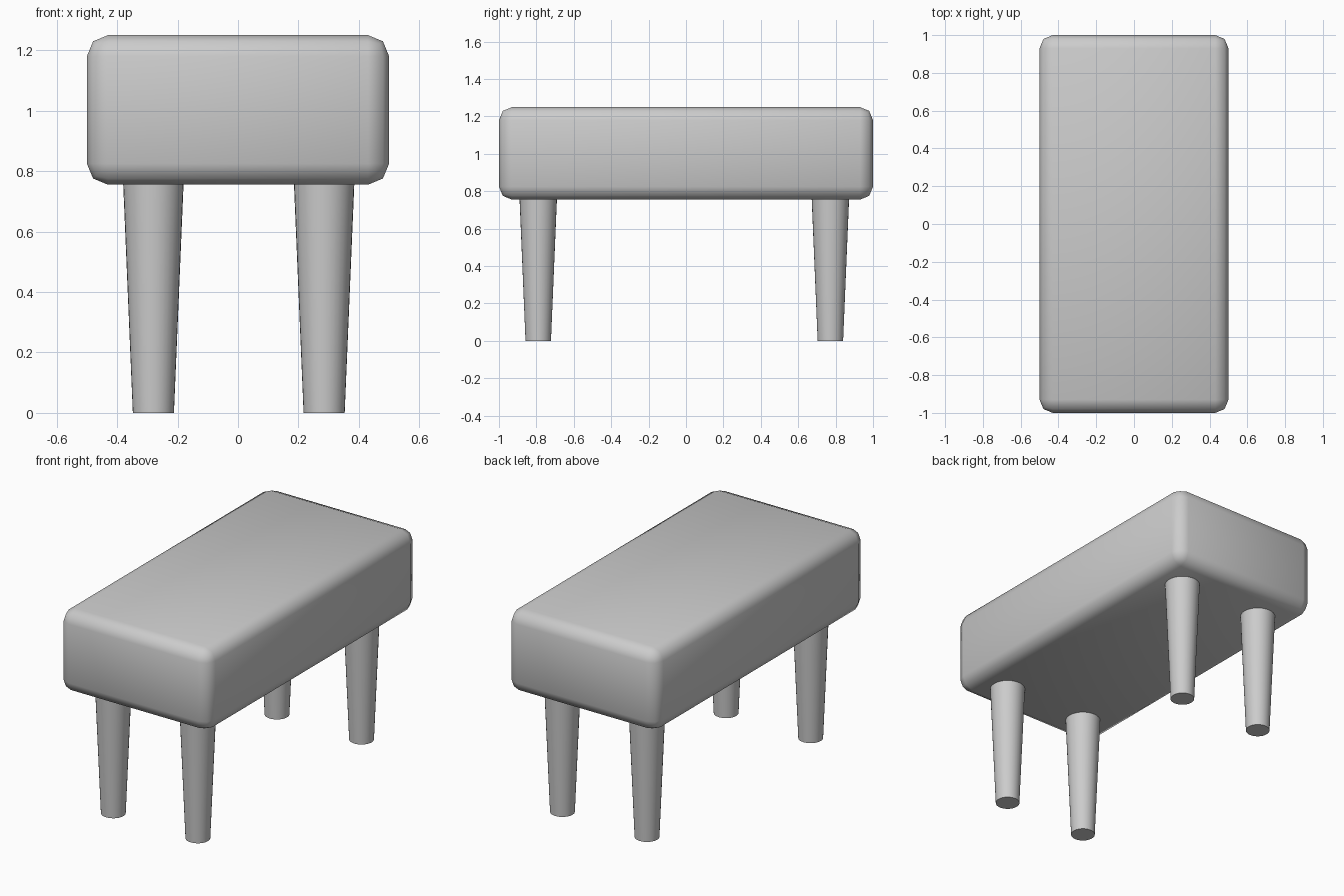
import bpy, bmesh
from mathutils import Matrix
from math import radians

if "Cube" in bpy.data.objects:
    bpy.data.objects.remove(bpy.data.objects["Cube"])

SEAT_BOTTOM, SEAT_TOP = 0.755, 1.25


def add_object(name, bm, angle):
    mesh = bpy.data.meshes.new(name)
    bm.to_mesh(mesh)
    bm.free()
    obj = bpy.data.objects.new(name, mesh)
    bpy.context.collection.objects.link(obj)
    bpy.ops.object.select_all(action='DESELECT')
    obj.select_set(True)
    bpy.context.view_layer.objects.active = obj
    bpy.ops.object.shade_smooth_by_angle(angle=radians(angle))
    return obj


# Padded seat: a box with all edges rounded in two steps
bm = bmesh.new()
height = SEAT_TOP - SEAT_BOTTOM
bmesh.ops.create_cube(bm, size=1, matrix=Matrix.Translation(
    (0, 0, (SEAT_TOP + SEAT_BOTTOM) / 2)) @ Matrix.Diagonal((1, 2, height, 1)))
bmesh.ops.bevel(bm, geom=bm.edges[:], offset=0.07, offset_type='OFFSET',
                segments=2, profile=0.5, affect='EDGES')
add_object("seat", bm, 50)


# Round legs, tapering towards the floor
def add_leg(name, x, y):
    bm = bmesh.new()
    top = SEAT_BOTTOM + 0.005
    bmesh.ops.create_cone(bm, cap_ends=True, segments=32, radius1=0.068,
                          radius2=0.1, depth=top,
                          matrix=Matrix.Translation((x, y, top / 2)))
    add_object(name, bm, 30)


for end, y in (("front", -0.79), ("back", 0.772)):
    for side, x in (("left", -0.28), ("right", 0.285)):
        add_leg(f"{end}_{side}_leg", x, y)
